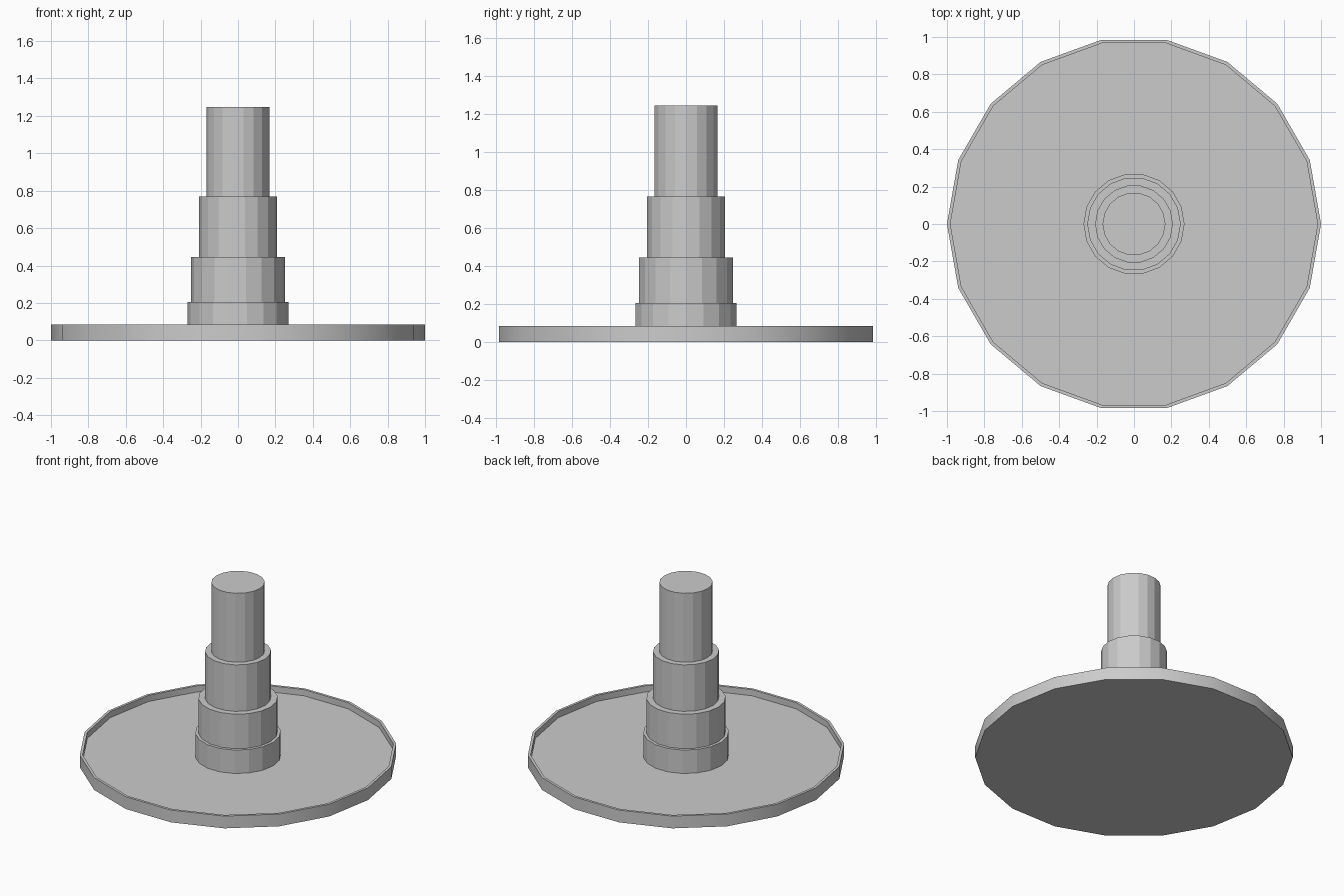
import bpy, bmesh, math

if "Cube" in bpy.data.objects:
    bpy.data.objects.remove(bpy.data.objects["Cube"])

SIDES = 18


def lathe(name, profile, smooth=False):
    """Spin an (r, z) profile around z; r = 0 is not listed, ends are capped."""
    bm = bmesh.new()
    rings = []
    for r, z in profile:
        rings.append([bm.verts.new((r * math.cos(2 * math.pi * i / SIDES),
                                    r * math.sin(2 * math.pi * i / SIDES), z))
                      for i in range(SIDES)])
    for a, b in zip(rings, rings[1:]):
        for i in range(SIDES):
            j = (i + 1) % SIDES
            bm.faces.new((a[i], a[j], b[j], b[i]))
    bm.faces.new(rings[0][::-1])
    bm.faces.new(rings[-1])
    bmesh.ops.recalc_face_normals(bm, faces=bm.faces[:])
    mesh = bpy.data.meshes.new(name)
    bm.to_mesh(mesh)
    bm.free()
    obj = bpy.data.objects.new(name, mesh)
    bpy.context.collection.objects.link(obj)
    if smooth:
        bpy.ops.object.select_all(action='DESELECT')
        bpy.context.view_layer.objects.active = obj
        obj.select_set(True)
        bpy.ops.object.shade_smooth_by_angle(angle=math.radians(30))
    return obj


# Shallow round tray with a thin raised rim
FLOOR = 0.042
lathe("base_tray", [(1.0, 0), (1.0, 0.085), (0.982, 0.085), (0.982, FLOOR)], smooth=True)

# Stepped column, each tier narrower than the one below
bottom = FLOOR
tiers = [("collar", 0.27, 0.205), ("lower_tube", 0.25, 0.445),
         ("middle_tube", 0.208, 0.768), ("upper_tube", 0.168, 1.247)]
for name, radius, top in tiers:
    lathe(name, [(radius, bottom), (radius, top)])
    bottom = top
